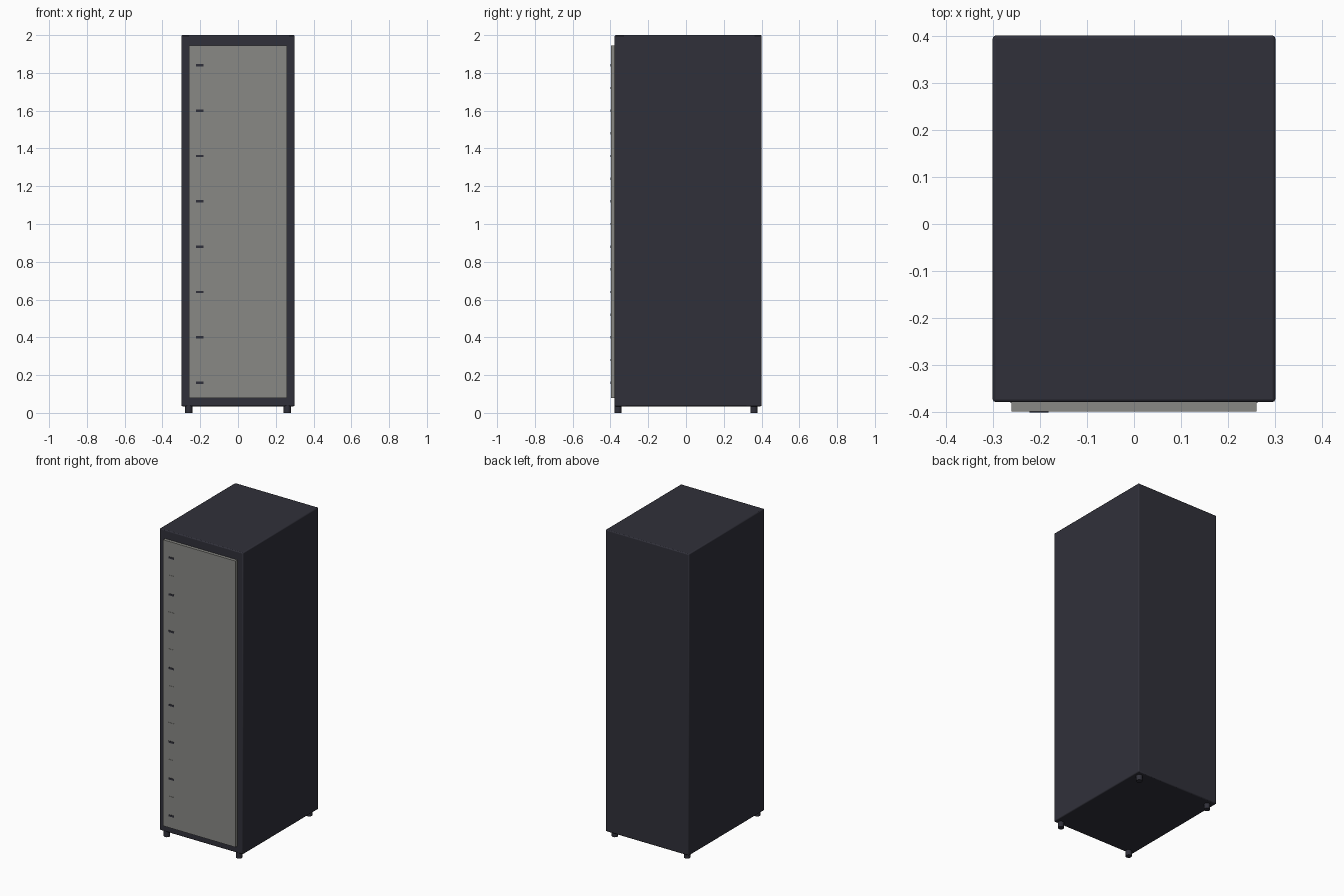
import bpy, math

if "Cube" in bpy.data.objects:
    bpy.data.objects.remove(bpy.data.objects["Cube"])


def material(name, rgb):
    m = bpy.data.materials.new(name)
    m.diffuse_color = (*rgb, 1)
    m.use_nodes = True
    m.node_tree.nodes["Principled BSDF"].inputs["Base Color"].default_value = m.diffuse_color
    return m


dark = material("dark_metal", (0.030, 0.030, 0.042))
grey = material("grey_panel", (0.25, 0.25, 0.235))


def box(name, lo, hi, mat, bevel=0):
    bpy.ops.mesh.primitive_cube_add(
        size=1, location=[(a + b) / 2 for a, b in zip(lo, hi)])
    ob = bpy.context.object
    ob.name = name
    ob.scale = [b - a for a, b in zip(lo, hi)]
    bpy.ops.object.transform_apply(location=False, rotation=False, scale=True)
    ob.data.materials.append(mat)
    if bevel:
        mod = ob.modifiers.new("bevel", 'BEVEL')
        mod.width = bevel
        mod.segments = 2
        bpy.ops.object.shade_smooth_by_angle(angle=math.radians(40))
    return ob


# Cabinet and front door
box("cabinet", (-0.30, -0.378, 0.035), (0.30, 0.40, 2.0), dark, 0.006)
box("front_door", (-0.26, -0.398, 0.08), (0.26, -0.37, 1.944), grey)

# Row of slots: dark and grey tabs alternate up the door
for i in range(15):
    z = 0.16 + 0.12 * i
    box("slot_tab", (-0.222, -0.400, z - 0.006), (-0.182, -0.390, z + 0.006),
        grey if i % 2 else dark)

# Round feet under the corners
for x in (-0.261, 0.261):
    for y in (-0.36, 0.36):
        bpy.ops.mesh.primitive_cylinder_add(
            vertices=12, radius=0.019, depth=0.04, location=(x, y, 0.02))
        foot = bpy.context.object
        foot.name = "foot"
        foot.data.materials.append(dark)
        bpy.ops.object.shade_smooth_by_angle(angle=math.radians(40))
